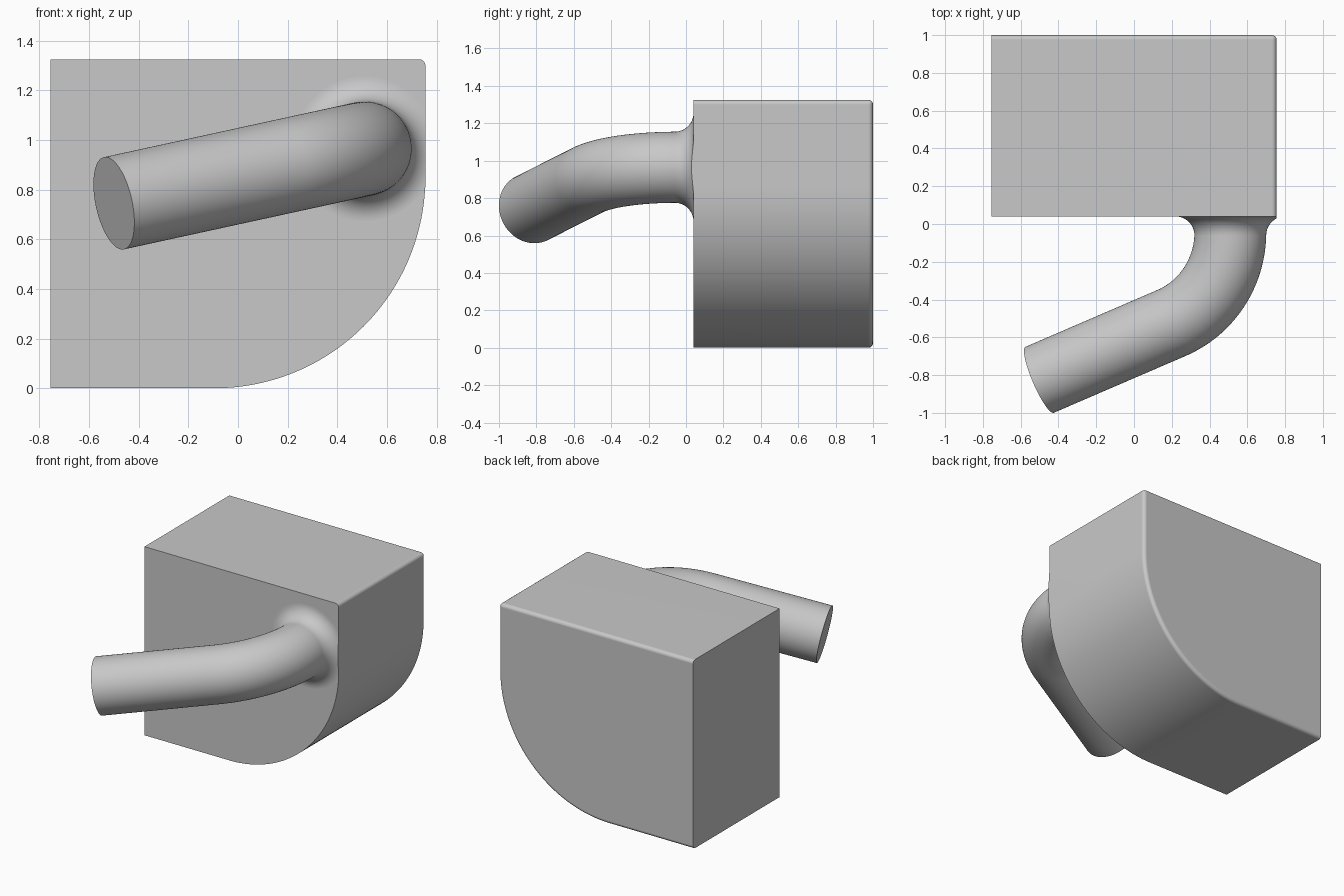
import bpy
import bmesh
from math import sin, cos, tan, pi, radians
from mathutils import Vector

cube = bpy.data.objects.get("Cube")
if cube:
    bpy.data.objects.remove(cube, do_unlink=True)

GREY = (0.58, 0.58, 0.58, 1.0)
grey = bpy.data.materials.new("plain grey")
grey.use_nodes = True
grey.diffuse_color = GREY
for node in grey.node_tree.nodes:
    if node.type == 'BSDF_PRINCIPLED':
        node.inputs["Base Color"].default_value = GREY


def make_object(name, bm, angle):
    bmesh.ops.recalc_face_normals(bm, faces=bm.faces[:])
    mesh = bpy.data.meshes.new(name)
    bm.to_mesh(mesh)
    bm.free()
    mesh.materials.append(grey)
    mesh.shade_smooth()
    mesh.set_sharp_from_angle(angle=radians(angle))
    obj = bpy.data.objects.new(name, mesh)
    bpy.context.scene.collection.objects.link(obj)
    return obj


# Body: block with one large rounded lower corner
SIDE, TOP, FRONT, BACK, CORNER = 0.755, 1.325, 0.04, 1.0, 0.85
profile = [(-SIDE, TOP), (-SIDE, 0)]
for i in range(49):
    a = pi / 2 * i / 48
    profile.append((SIDE - CORNER + CORNER * sin(a), CORNER - CORNER * cos(a)))
profile.append((SIDE, TOP))

bm = bmesh.new()
face = bm.faces.new([bm.verts.new((x, FRONT, z)) for x, z in profile])
moved = bmesh.ops.extrude_face_region(bm, geom=[face], use_keep_orig=True)["geom"]
bmesh.ops.translate(bm, vec=(0, BACK - FRONT, 0),
                    verts=[v for v in moved if isinstance(v, bmesh.types.BMVert)])

# Small rounding on the back rim (not its right side) and the top left edge
rounded = []
for e in bm.edges:
    p, q = (v.co for v in e.verts)
    on_back = min(p.y, q.y) > BACK - 0.001
    on_right = max(p.x, q.x) < 0.001 - SIDE
    top_left = min(p.x, q.x) > SIDE - 0.001 and min(p.z, q.z) > TOP - 0.001
    if (on_back and not on_right) or top_left:
        rounded.append(e)
bmesh.ops.bevel(bm, geom=rounded, offset=0.025, offset_type='OFFSET', segments=4,
                profile=0.5, affect='EDGES', clamp_overlap=False)
body = make_object("body", bm, 35)
weighted = body.modifiers.new("flat faces", 'WEIGHTED_NORMAL')
weighted.keep_sharp = True

# Pipe: flared root, circular bend, straight run
R, FLARE, BEND, SIDES = 0.19, 0.1, 0.52, 96
start_dir = Vector((0, -1, 0))
end_dir = Vector((-1, -0.43, -0.218)).normalized()
corner = Vector((0.51, -0.39, 0.965))
end = Vector((-0.5, -0.825, 0.745))
turn = start_dir.angle(end_dir)
binormal = start_dir.cross(end_dir).normalized()
bend_start = corner - start_dir * BEND * tan(turn / 2)
inward = binormal.cross(start_dir)

stations = []  # centre, direction, radius
for i in range(17):
    a = pi / 2 * i / 16
    centre = Vector((corner.x, FRONT - FLARE + FLARE * cos(a), corner.z))
    stations.append((centre, start_dir, R + FLARE - FLARE * sin(a)))
for i in range(41):
    a = turn * i / 40
    centre = bend_start + BEND * (inward * (1 - cos(a)) + start_dir * sin(a))
    stations.append((centre, start_dir * cos(a) + inward * sin(a), R))
stations.append((end, end_dir, R))

bm = bmesh.new()
rings = []
for centre, direction, radius in stations:
    normal = binormal.cross(direction)
    rings.append([bm.verts.new(centre + radius * (normal * cos(2 * pi * k / SIDES)
                                                  + binormal * sin(2 * pi * k / SIDES)))
                  for k in range(SIDES)])
for a, b in zip(rings, rings[1:]):
    for k in range(SIDES):
        n = (k + 1) % SIDES
        bm.faces.new((a[k], a[n], b[n], b[k]))
bm.faces.new(rings[-1])

# Trim the flare flush with the left side of the body
cut = bmesh.ops.bisect_plane(bm, geom=bm.verts[:] + bm.edges[:] + bm.faces[:],
                             plane_co=(SIDE, 0, 0), plane_no=(1, 0, 0),
                             clear_outer=True)["geom_cut"]
rim = sorted((v for v in cut if isinstance(v, bmesh.types.BMVert)), key=lambda v: v.co.z)
if len(rim) > 2:
    bm.faces.new(rim)
make_object("bent_pipe", bm, 35)
